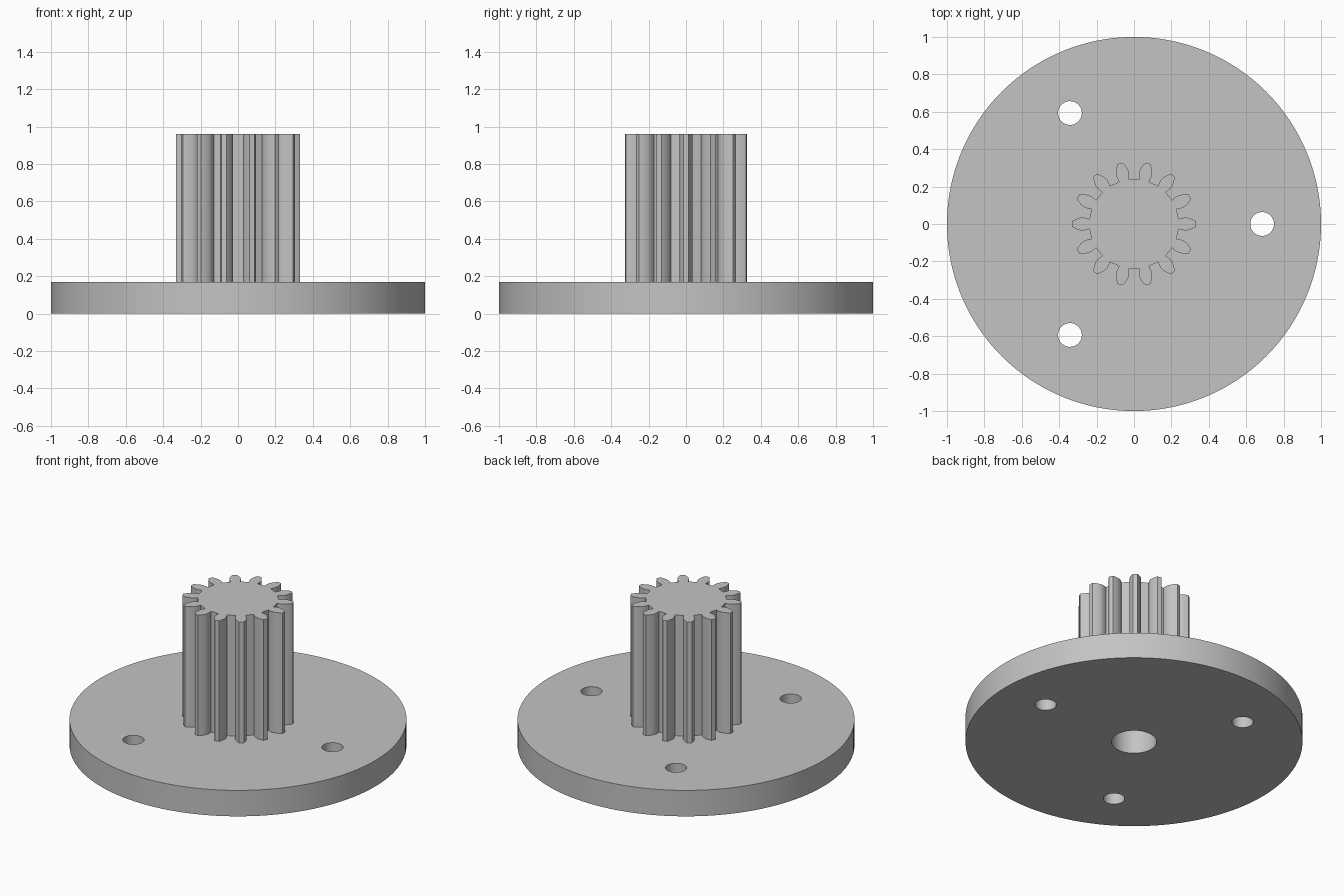
import bpy
import bmesh
from math import sin, cos, tan, acos, pi, radians

if "Cube" in bpy.data.objects:
    bpy.data.objects.remove(bpy.data.objects["Cube"], do_unlink=True)

FLANGE_TOP, TOP = 0.17, 0.96
BORE_R, BORE_TOP = 0.134, 0.75
TEETH, TIP_R, ROOT_R = 14, 0.333, 0.24

grey = bpy.data.materials.new("plain grey")
grey.use_nodes = True
colour = (0.55, 0.55, 0.55, 1)
grey.diffuse_color = colour
grey.node_tree.nodes["Principled BSDF"].inputs["Base Color"].default_value = colour


def prism(name, outline, z0, z1):
    """Extrude a closed outline of (x, y) points from z0 to z1."""
    bm = bmesh.new()
    face = bm.faces.new([bm.verts.new((x, y, z0)) for x, y in outline])
    grown = bmesh.ops.extrude_face_region(bm, geom=[face])["geom"]
    bmesh.ops.translate(bm, vec=(0, 0, z1 - z0),
                        verts=[g for g in grown if isinstance(g, bmesh.types.BMVert)])
    bmesh.ops.recalc_face_normals(bm, faces=bm.faces)
    mesh = bpy.data.meshes.new(name)
    bm.to_mesh(mesh)
    bm.free()
    mesh.materials.append(grey)
    obj = bpy.data.objects.new(name, mesh)
    bpy.context.collection.objects.link(obj)
    return obj


def circle(radius, count, cx=0, cy=0):
    return [(cx + radius * cos(2 * pi * i / count), cy + radius * sin(2 * pi * i / count))
            for i in range(count)]


def drill(obj, cutters):
    """Cut the holes, apply the cuts and smooth the round walls."""
    for cutter in cutters:
        mod = obj.modifiers.new("hole", "BOOLEAN")
        mod.operation, mod.solver, mod.object = "DIFFERENCE", "EXACT", cutter
    bpy.ops.object.select_all(action="DESELECT")
    obj.select_set(True)
    bpy.context.view_layer.objects.active = obj
    for mod in list(obj.modifiers):
        bpy.ops.object.modifier_apply(modifier=mod.name)
    bpy.ops.object.shade_smooth_by_angle(angle=radians(25))
    for cutter in cutters:
        bpy.data.objects.remove(cutter, do_unlink=True)


def gear_outline():
    """Involute teeth with slightly undercut roots, one tooth pointing along +x."""
    pitch_r = TIP_R * TEETH / (TEETH + 2)
    base_r = pitch_r * cos(radians(20))

    def involute(angle):
        return tan(angle) - angle

    half_base = pi / (2 * TEETH) + involute(radians(20))
    flank = [(ROOT_R, 0.11), (0.25, 0.12)]
    steps = 8
    for i in range(steps + 1):
        r = base_r + (TIP_R - base_r) * i / steps
        flank.append((r, half_base - involute(acos(min(1, base_r / r)))))
    tooth = [(r, -a) for r, a in flank] + [(r, a) for r, a in reversed(flank)]
    return [(r * cos(a + 2 * pi * k / TEETH), r * sin(a + 2 * pi * k / TEETH))
            for k in range(TEETH) for r, a in tooth]


# Round flange with three bolt holes and the central bore
flange = prism("flange", circle(1, 128), 0, FLANGE_TOP)
holes = [prism("bolt_hole_cutter",
               circle(0.0635, 48, 0.685 * cos(2 * pi * k / 3), 0.685 * sin(2 * pi * k / 3)),
               -0.1, 0.3) for k in range(3)]
holes.append(prism("flange_bore_cutter", circle(BORE_R, 64), -0.1, 0.3))
drill(flange, holes)

# Toothed pinion standing on the flange, with the bore ending below its top
pinion = prism("pinion", gear_outline(), FLANGE_TOP, TOP)
drill(pinion, [prism("pinion_bore_cutter", circle(BORE_R, 64), 0, BORE_TOP)])
